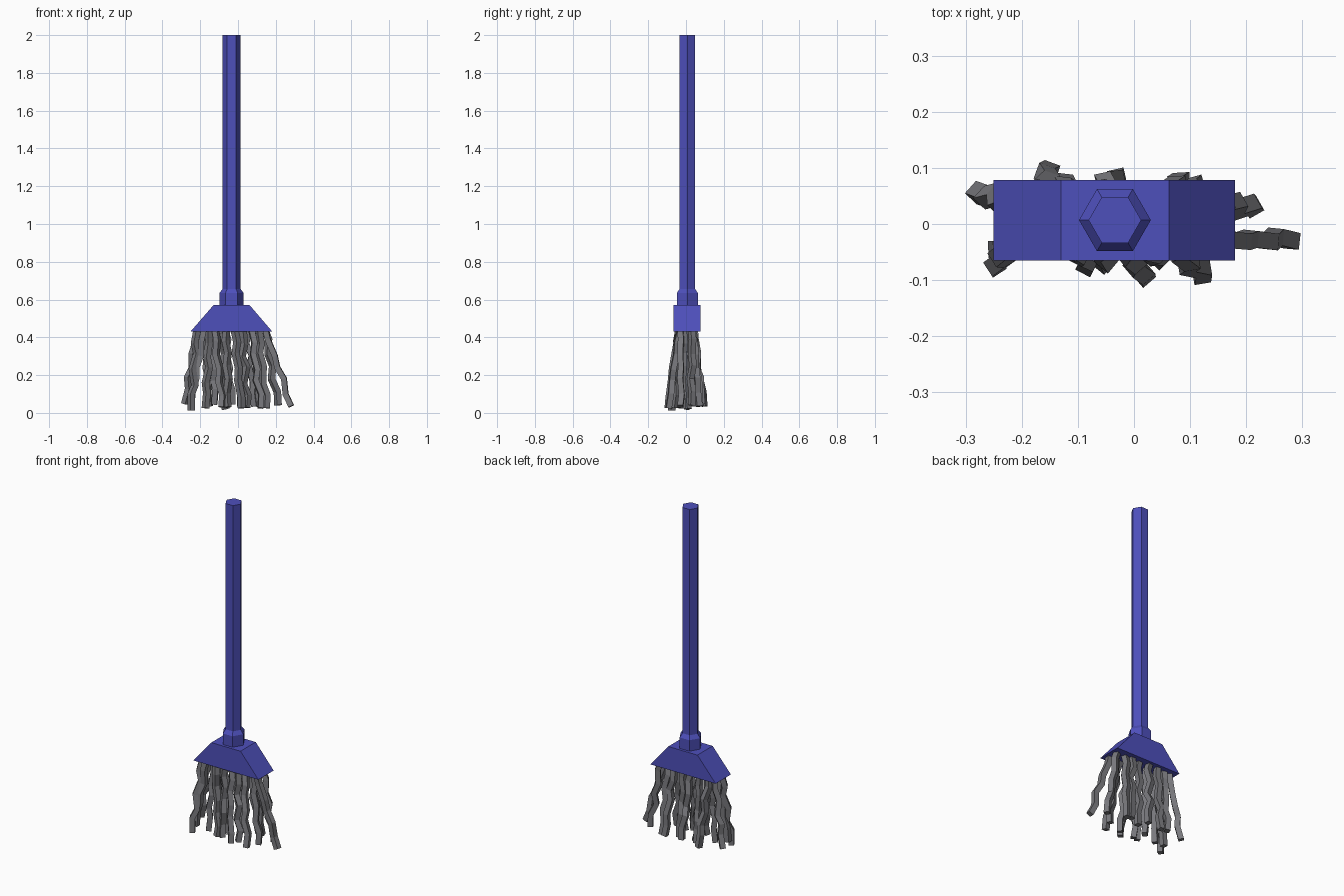
import bpy, bmesh, math, random
from mathutils import Vector

if "Cube" in bpy.data.objects:
    bpy.data.objects.remove(bpy.data.objects["Cube"])

random.seed(4)


def material(name, rgb):
    m = bpy.data.materials.new(name)
    m.diffuse_color = (*rgb, 1)
    m.use_nodes = True
    m.node_tree.nodes["Principled BSDF"].inputs["Base Color"].default_value = m.diffuse_color
    return m


BLUE = material("blue plastic", (0.076, 0.08, 0.50))
GREY = material("grey yarn", (0.19, 0.19, 0.205))


def loft(name, rings, mat):
    """Skin a list of equal-sized point rings and cap both ends."""
    bm = bmesh.new()
    rows = [[bm.verts.new(p) for p in ring] for ring in rings]
    n = len(rows[0])
    for a, b in zip(rows, rows[1:]):
        for i in range(n):
            j = (i + 1) % n
            bm.faces.new((a[i], a[j], b[j], b[i]))
    bm.faces.new(rows[0])
    bm.faces.new(rows[-1])
    bmesh.ops.recalc_face_normals(bm, faces=bm.faces)
    me = bpy.data.meshes.new(name)
    bm.to_mesh(me)
    bm.free()
    me.materials.append(mat)
    ob = bpy.data.objects.new(name, me)
    bpy.context.collection.objects.link(ob)
    return ob


CX, CY = -0.034, 0.007


def hexagon(r, z):
    return [(CX + r * math.cos(k * math.pi / 3), CY + r * math.sin(k * math.pi / 3), z)
            for k in range(6)]


def rect(x0, x1, z):
    return [(x0, -0.065, z), (x1, -0.065, z), (x1, 0.078, z), (x0, 0.078, z)]


# Handle, collar and wedge-shaped head
loft("handle", [hexagon(0.047, 0.60), hexagon(0.047, 2.0)], BLUE)
loft("collar", [hexagon(0.064, 0.56), hexagon(0.064, 0.635), hexagon(0.047, 0.657)], BLUE)
loft("head", [rect(-0.25, 0.18, 0.432), rect(-0.13, 0.062, 0.57)], BLUE)


def strand(name, top, end):
    """Kinked square cord hanging from the head."""
    a, b = Vector((*top, 0.445)), Vector(end)
    pts = []
    side = random.choice((-1, 1))
    for i in range(7):
        p = a.lerp(b, i / 6)
        if 0 < i < 6:
            side = -side
            p += Vector((side * random.uniform(0.003, 0.011),
                         random.uniform(-0.008, 0.008), random.uniform(-0.015, 0.015)))
        pts.append(p)
    turn = random.uniform(0, math.pi / 2)
    rings = []
    for i, p in enumerate(pts):
        d = pts[min(i + 1, 6)] - pts[max(i - 1, 0)]
        q = Vector((0, 0, -1)).rotation_difference(d)
        rings.append([p + q @ Vector((0.021 * math.cos(turn + k * math.pi / 2),
                                      0.021 * math.sin(turn + k * math.pi / 2), 0))
                      for k in range(4)])
    loft(name, rings, GREY)


# Yarn strands: top x, top y, end x, end y, end z
STRANDS = [
    (-0.215, 0.035, -0.281, 0.056, 0.047), (-0.215, -0.025, -0.247, -0.075, 0.012),
    (-0.180, -0.040, -0.245, -0.045, 0.040), (-0.175, 0.035, -0.150, 0.095, 0.035),
    (-0.155, -0.015, -0.172, -0.030, 0.025), (-0.125, 0.045, -0.125, 0.075, 0.045),
    (-0.120, -0.035, -0.085, -0.075, 0.030), (-0.080, 0.005, -0.065, 0.010, 0.020),
    (-0.070, 0.045, -0.030, 0.083, 0.045), (-0.060, -0.040, -0.055, -0.070, 0.030),
    (-0.020, -0.035, 0.018, -0.093, 0.025), (-0.010, 0.030, 0.010, 0.045, 0.035),
    (0.025, -0.035, 0.045, -0.062, 0.028), (0.050, 0.040, 0.085, 0.077, 0.035),
    (0.070, -0.030, 0.120, -0.092, 0.025), (0.090, 0.030, 0.110, 0.070, 0.035),
    (0.110, -0.015, 0.150, -0.020, 0.025), (0.140, 0.030, 0.212, 0.030, 0.040),
    (0.145, -0.030, 0.282, -0.030, 0.035),
]
for i, s in enumerate(STRANDS):
    strand(f"yarn_strand_{i + 1}", s[:2], s[2:])
